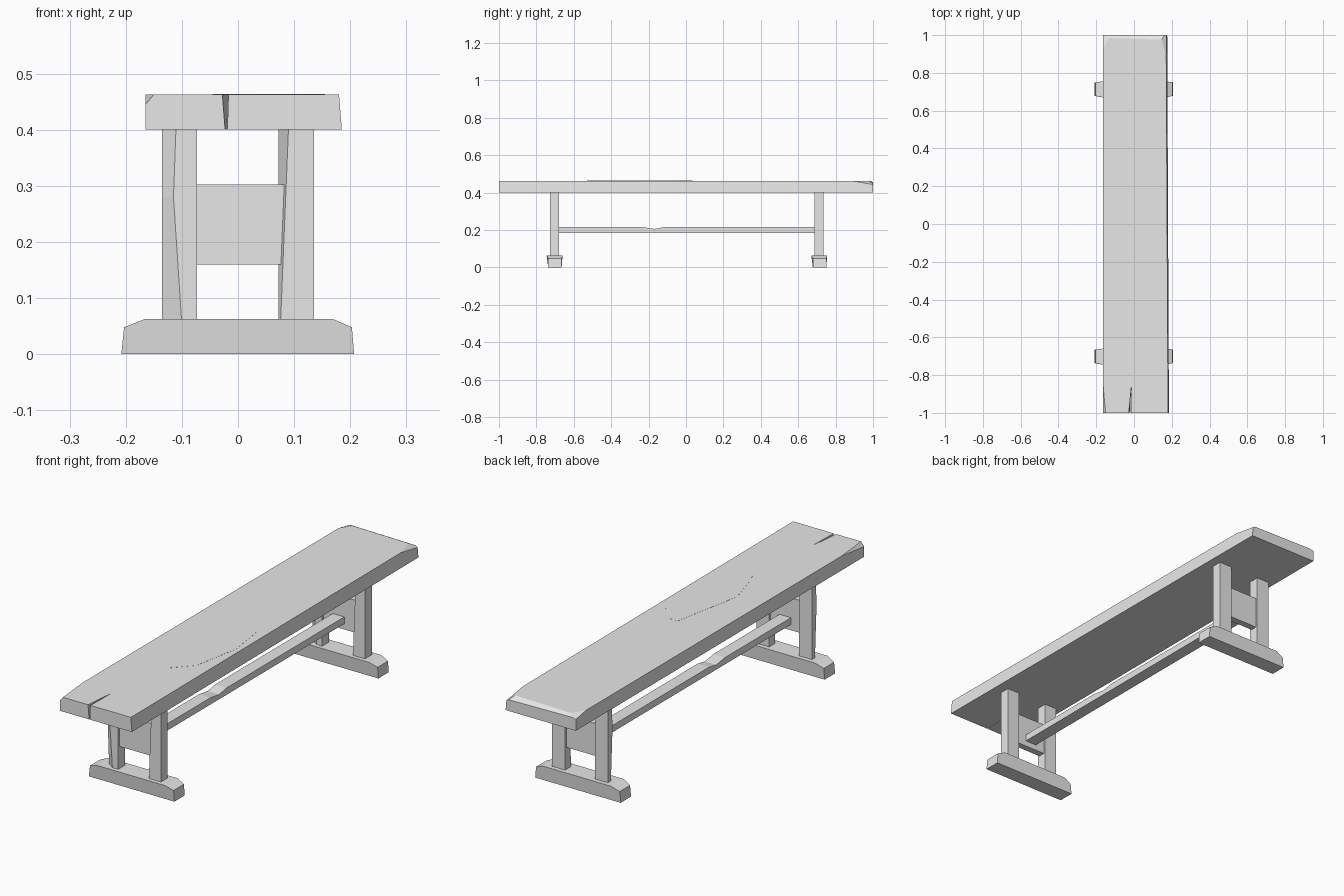
import bpy, bmesh
from mathutils import Vector
from mathutils.geometry import normal

cube = bpy.data.objects.get("Cube")
if cube:
    bpy.data.objects.remove(cube, do_unlink=True)

grey = bpy.data.materials.new("plain grey")
grey.use_nodes = True
grey.diffuse_color = (0.8, 0.8, 0.8, 1)
grey.node_tree.nodes["Principled BSDF"].inputs["Base Color"].default_value = (0.8, 0.8, 0.8, 1)


def loft(name, start, end, chips=()):
    """Solid between two matching outlines, with corners sliced off by planes."""
    bm = bmesh.new()
    a = [bm.verts.new(p) for p in start]
    b = [bm.verts.new(p) for p in end]
    n = len(a)
    bm.faces.new(a[::-1])
    bm.faces.new(b)
    for i in range(n):
        j = (i + 1) % n
        bm.faces.new((a[i], a[j], b[j], b[i]))
    bmesh.ops.recalc_face_normals(bm, faces=bm.faces)
    middle = sum((v.co for v in bm.verts), Vector()) / (2 * n)
    for chip in chips:
        points = [Vector(p) for p in chip]
        out = normal(points)
        if out.dot(middle - points[0]) > 0:
            out.negate()
        cut = bmesh.ops.bisect_plane(bm, geom=bm.verts[:] + bm.edges[:] + bm.faces[:],
                                     plane_co=points[0], plane_no=out, clear_outer=True)
        edges = [e for e in cut["geom_cut"] if isinstance(e, bmesh.types.BMEdge)]
        bmesh.ops.holes_fill(bm, edges=edges)
    bmesh.ops.recalc_face_normals(bm, faces=bm.faces)
    mesh = bpy.data.meshes.new(name)
    bm.to_mesh(mesh)
    bm.free()
    mesh.materials.append(grey)
    obj = bpy.data.objects.new(name, mesh)
    bpy.context.collection.objects.link(obj)
    return obj


def box(name, x, y, z, chips=()):
    ring = [(x[0], y[0]), (x[1], y[0]), (x[1], y[1]), (x[0], y[1])]
    return loft(name, [(*p, z[0]) for p in ring], [(*p, z[1]) for p in ring], chips)


# Seat plank with a split in its front end and worn corners
low, top = 0.4, 0.463
under = [(-.165, -1), (-.023, -1), (-.013, -.86), (-.019, -1), (.185, -1), (.176, 1), (-.165, 1)]
over = [(-.165, -1), (-.028, -1), (-.013, -.85), (-.017, -1), (.18, -1), (.17, 1), (-.165, 1)]
loft("seat", [(*p, low) for p in under], [(*p, top) for p in over], [
    [(-.165, -.84, top), (-.15, -1, top), (-.165, -1, .445)],
    [(.172, .88, top), (.14, 1, top), (.172, 1, .443)],
    [(-.165, .985, top), (.17, .975, top), (0, 1, .452)],
    [(-.165, .93, top), (-.12, 1, top), (-.165, 1, .45)],
])

# Worn patch lying almost flush in the seat
patch = [(.04, -.53), (.114, -.45), (.155, -.23), (.127, -.04),
         (.069, .03), (.019, .035), (-.045, -.29), (.0, -.45)]
loft("worn_patch", [(*p, top - .003) for p in patch], [(*p, top + .0005) for p in patch])

# Two trestles: foot, two legs and a panel between them
foot_profile = [(-.208, 0), (.207, 0), (.203, .048), (.168, .063), (-.165, .063), (-.203, .048)]
for end, y in (("front", -.703), ("back", .712)):
    y0, y1 = y - .042, y + .043
    foot = [(x, z) for x, z in foot_profile]
    loft(end + "_foot", [(x, y0 + (.008 if abs(x) > .2 else 0), z) for x, z in foot],
         [(x, y1 - (.005 if abs(x) > .2 else 0), z) for x, z in foot])
    f, b = y - .024, y + .023
    box(end + "_right_leg", (-.135, -.073), (f, b), (.06, .402), [
        [(-.123, f, .06), (-.115, f, .28), (-.135, f + .012, .17)],
        [(-.123, f, .402), (-.115, f, .28), (-.135, f + .012, .34)]])
    box(end + "_left_leg", (.072, .135), (f, b), (.06, .402), [
        [(.072, f + .01, .06), (.085, f, .28), (.09, f, .402)]])
    box(end + "_panel", (-.075, .087), (y - .015, y + .015), (.16, .302))

# Long stretcher joining the panels, with a shallow dip in its top
side = [(-.70, .185), (.71, .185), (.71, .215), (-.12, .215), (-.17, .206), (-.23, .215), (-.70, .215)]
loft("stretcher", [(-.028, y, z) for y, z in side], [(.028, y, z) for y, z in side])
